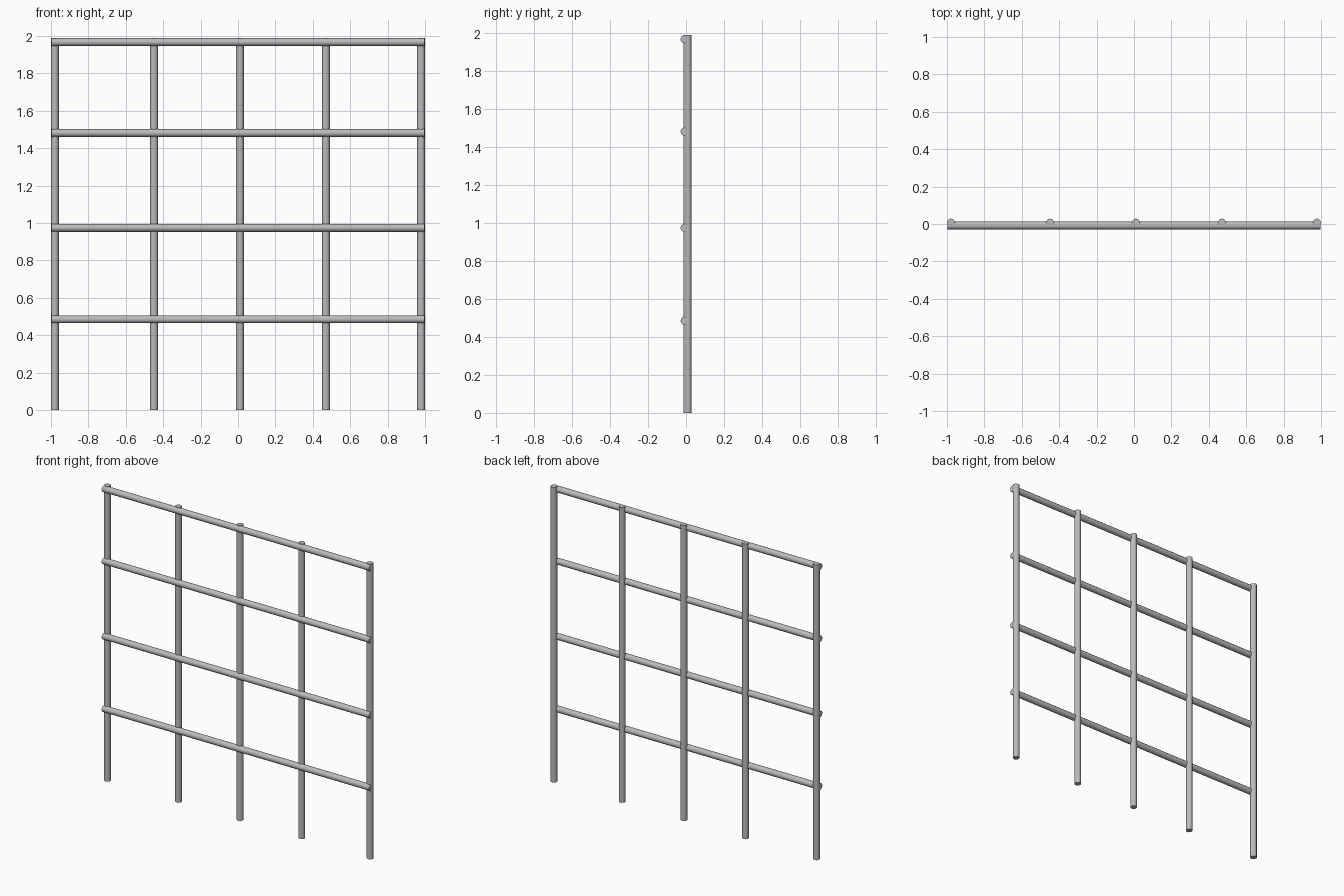
import bpy
import math

if "Cube" in bpy.data.objects:
    bpy.data.objects.remove(bpy.data.objects["Cube"])

R = 0.021       # tube radius
SIDES = 12

# Darker grey metal
metal = bpy.data.materials.new("dark_grey_metal")
metal.diffuse_color = (0.5, 0.5, 0.5, 1)
metal.use_nodes = True
metal.node_tree.nodes["Principled BSDF"].inputs["Base Color"].default_value = metal.diffuse_color


def tube(name, length, location, rotation=(0, 0, 0)):
    bpy.ops.mesh.primitive_cylinder_add(vertices=SIDES, radius=R, depth=length,
                                        location=location, rotation=rotation)
    obj = bpy.context.object
    obj.name = name
    obj.data.materials.append(metal)
    bpy.ops.object.shade_smooth_by_angle(angle=math.radians(40))
    return obj


# Upright posts, set towards the back
HEIGHT = 1.99
for i, x in enumerate((-0.979, -0.449, 0.01, 0.47, 0.979)):
    tube(f"post_{i + 1}", HEIGHT, (x, 0.008, HEIGHT / 2))

# Horizontal rails, overlapping the front of the posts
for i, z in enumerate((0.485, 0.974, 1.481, 1.967)):
    tube(f"rail_{i + 1}", 1.994, (0, -0.008, z), (0, math.pi / 2, 0))
